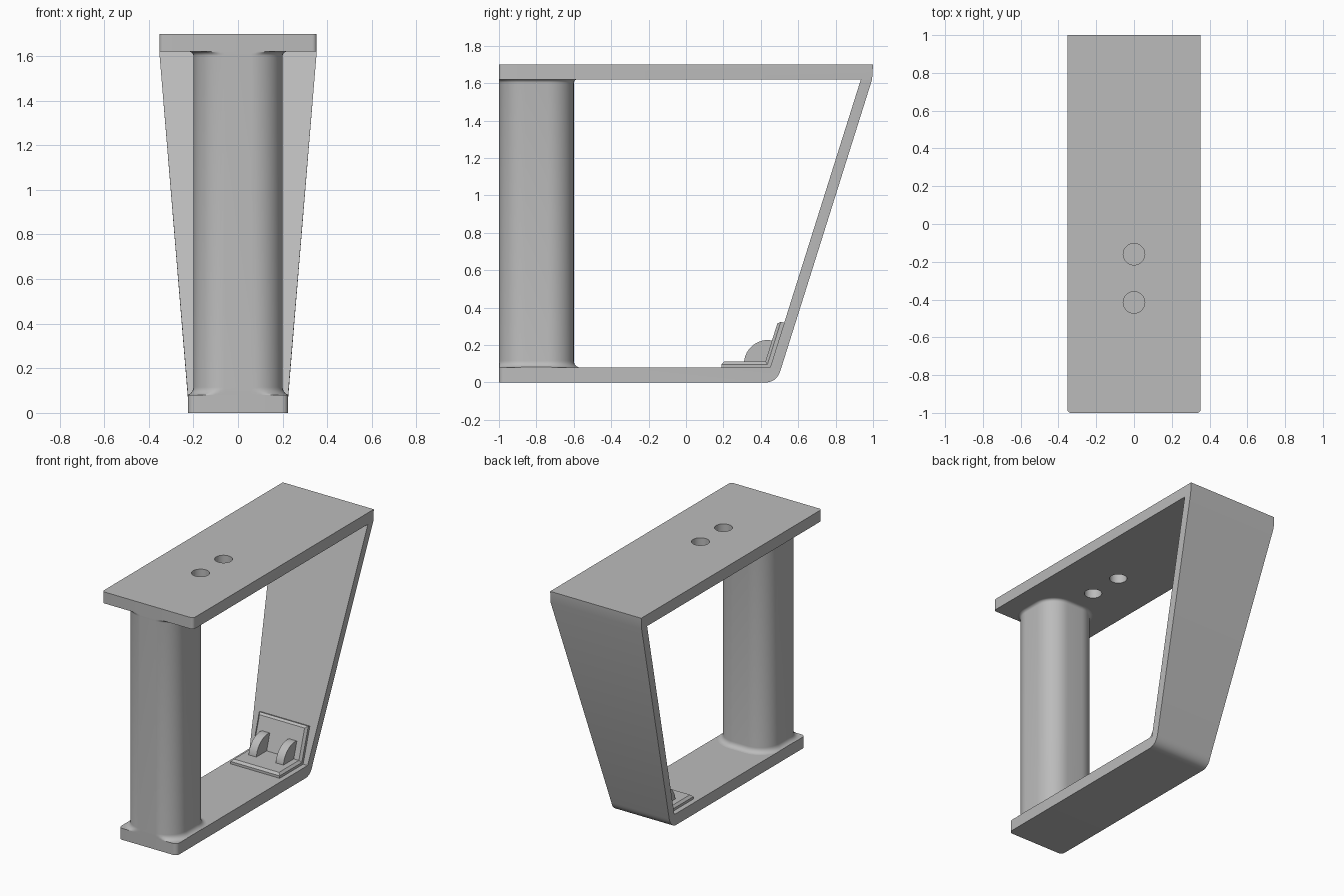
import bpy, bmesh, math
from mathutils import Matrix, Vector

if "Cube" in bpy.data.objects:
    bpy.data.objects.remove(bpy.data.objects["Cube"])

grey = bpy.data.materials.new("plain grey")
grey.diffuse_color = (0.5, 0.5, 0.5, 1)
grey.use_nodes = True
grey.node_tree.nodes["Principled BSDF"].inputs["Base Color"].default_value = grey.diffuse_color


def finish(name, bm, angle=30):
    """Turn a bmesh into a smooth-by-angle object."""
    bmesh.ops.remove_doubles(bm, verts=bm.verts, dist=1e-5)
    bmesh.ops.recalc_face_normals(bm, faces=bm.faces)
    me = bpy.data.meshes.new(name)
    bm.to_mesh(me)
    bm.free()
    me.materials.append(grey)
    ob = bpy.data.objects.new(name, me)
    bpy.context.collection.objects.link(ob)
    bpy.ops.object.select_all(action='DESELECT')
    ob.select_set(True)
    bpy.context.view_layer.objects.active = ob
    bpy.ops.object.shade_smooth_by_angle(angle=math.radians(angle))
    return ob


def loft(bm, rings):
    """Skin a list of equal-length rings and cap both ends."""
    vr = [[bm.verts.new(p) for p in r] for r in rings]
    n = len(rings[0])
    for a, b in zip(vr, vr[1:]):
        for i in range(n):
            j = (i + 1) % n
            bm.faces.new((a[i], a[j], b[j], b[i]))
    bm.faces.new(vr[0])
    bm.faces.new(vr[-1])


W_LOW, W_TOP = 0.225, 0.353
Z_LOW, Z_TOP, HEIGHT = 0.08, 1.62, 1.70


def half_width(z):
    t = (z - Z_LOW) / (Z_TOP - Z_LOW)
    return W_LOW + (W_TOP - W_LOW) * min(1, max(0, t))


def station(inner, outer, trim=0):
    """Cross-section of the frame band between an inner and an outer point."""
    wi, wo = half_width(inner[1]) - trim, half_width(outer[1]) - trim
    return [(-wi, *inner), (wi, *inner), (wo, *outer), (-wo, *outer)]


def round_end(zi, zo, r):
    """Stations that round the vertical corners of a plate's front end."""
    out = []
    for k in range(7):
        a = k / 6 * math.pi / 2
        y = -1 + r * (1 - math.cos(a))
        out.append(station((y, zi), (y, zo), r * (1 - math.sin(a))))
    return out


# Frame: base plate, rounded heel, sloping back and top plate in one band
heel = (0.45, Z_LOW)
p0, p1, p2 = Vector((0.425, 0)), Vector((0.487, 0)), Vector((0.507, 0.07))
rings = round_end(Z_LOW, 0, 0.03)
for k in range(9):
    t = k / 8
    p = p0 * (1 - t) ** 2 + p1 * 2 * t * (1 - t) + p2 * t * t
    rings.append(station(heel, tuple(p)))
rings.append(station((0.935, Z_TOP), (0.995, Z_TOP)))
rings.append(station((0.935, Z_TOP), (1.0, HEIGHT)))
rings += reversed(round_end(Z_TOP, HEIGHT, 0.02))
bm = bmesh.new()
loft(bm, rings)
frame = finish("frame", bm)

# Two round holes through the top plate
bm = bmesh.new()
for y in (-0.16, -0.415):
    bmesh.ops.create_cone(bm, cap_ends=True, segments=48, radius1=0.057, radius2=0.057,
                          depth=0.3, matrix=Matrix.Translation((0, y, 1.66)))
cutter = finish("hole_cutter", bm)
cutter.hide_render = True
cutter.hide_set(True)
mod = frame.modifiers.new("holes", 'BOOLEAN')
mod.object = cutter
mod.solver = 'EXACT'
bpy.context.view_layer.objects.active = frame
frame.select_set(True)
bpy.ops.object.modifier_apply(modifier="holes")
bpy.data.objects.remove(cutter)
bpy.ops.object.shade_smooth_by_angle(angle=math.radians(30))


# Column: rounded square post with flared ends trimmed to the plate edges
def column_ring(z, grow, limit):
    pts, r, c = [], 0.14 + grow, 0.06
    for q in range(4):
        sx, sy = ((1, 1), (-1, 1), (-1, -1), (1, -1))[q]
        for k in range(13):
            a = (q + k / 12) * math.pi / 2
            x = sx * c + r * math.cos(a)
            y = -0.8 + sy * c + r * math.sin(a)
            pts.append((max(-limit, min(limit, x)), max(-1, y), z))
    return pts


rings = []
for k in range(7):
    a = k / 6 * math.pi / 2
    rings.append(column_ring(Z_LOW + 0.035 * (1 - math.cos(a)), 0.035 * (1 - math.sin(a)), W_LOW))
for k in range(6, -1, -1):
    a = k / 6 * math.pi / 2
    rings.append(column_ring(Z_TOP - 0.02 * (1 - math.cos(a)), 0.02 * (1 - math.sin(a)), W_TOP))
bm = bmesh.new()
loft(bm, rings)
finish("column", bm, 40)


# Corner bracket: two slabs with chamfered outer edges, running from the heel
def slab(name, along, normal, length, thick, w=0.19, c=0.015):
    o, u, n = Vector((0, *heel)), Vector((0, *along)).normalized(), Vector((0, *normal)).normalized()
    rings = []
    for h, inset in ((-0.005, 0), (thick - c, 0), (thick, c)):
        rings.append([o + Vector((sx * (w - inset), 0, 0)) + u * d + n * h
                      for sx, d in ((-1, 0), (1, 0), (1, length - inset), (-1, length - inset))])
    bm = bmesh.new()
    loft(bm, rings)
    finish(name, bm, 20)


slab("bracket_base", (-1, 0), (0, 1), 0.26, 0.032)
slab("bracket_back", (0.3, 0.954), (-0.954, 0.3), 0.25, 0.034)

# Two rounded ribs inside the bracket
for side, x in (("left", -0.105), ("right", 0.105)):
    arc = [(0.44 + 0.13 * math.cos(a), 0.1 + 0.127 * math.sin(a))
           for a in (math.pi * (0.5 + k / 32) for k in range(17))]
    outline = [(0.47, 0.1), (0.485, 0.22)] + arc
    bm = bmesh.new()
    loft(bm, [[(x + s * 0.03, y, z) for y, z in outline] for s in (-1, 1)])
    finish("bracket_rib_" + side, bm)
